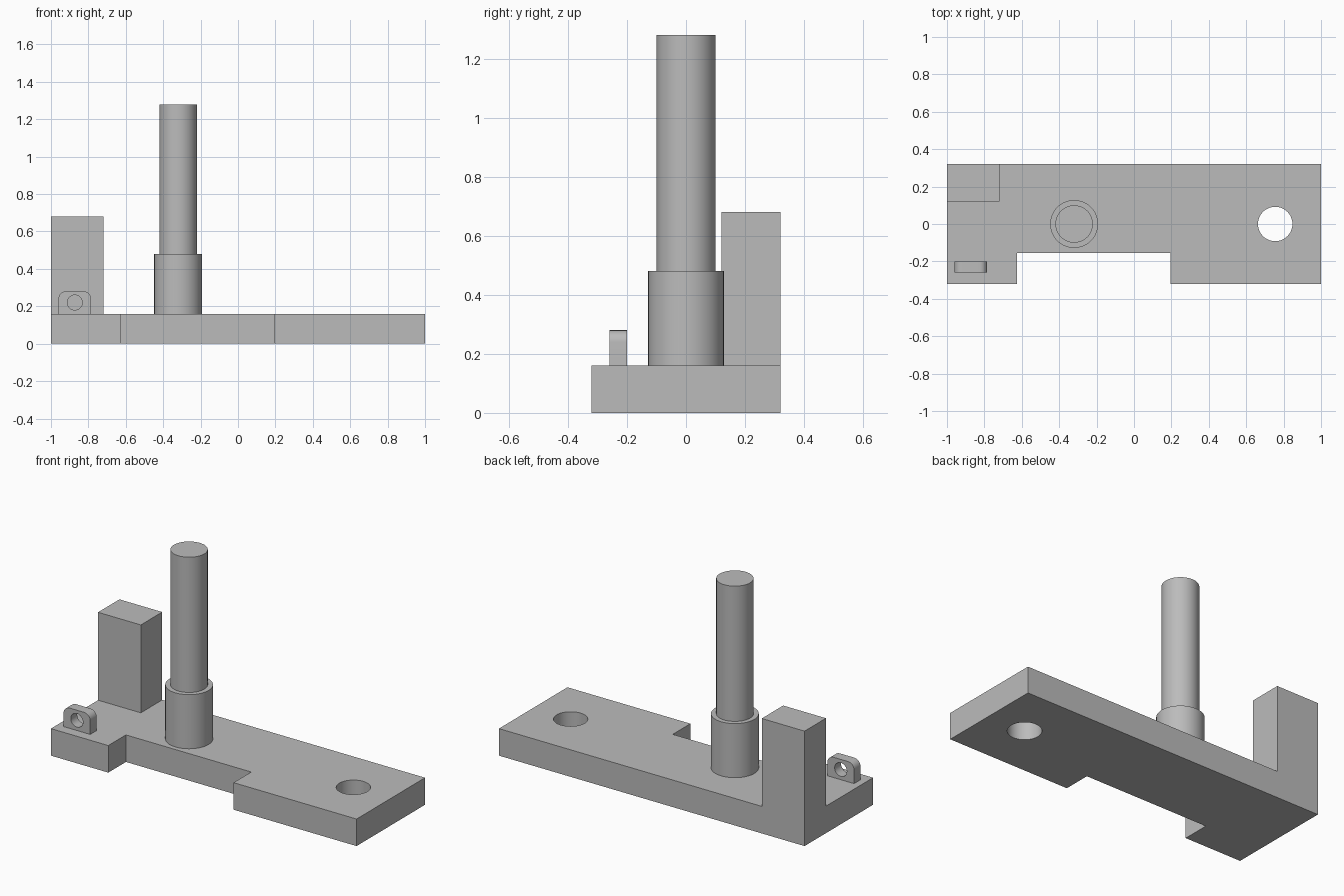
import bpy
import bmesh
from math import cos, sin, pi, radians
from mathutils import Matrix, Vector

cube = bpy.data.objects.get("Cube")
if cube:
    bpy.data.objects.remove(cube, do_unlink=True)

# One plain grey for everything
grey = bpy.data.materials.new("plain grey")
grey.use_nodes = True
colour = (0.5, 0.5, 0.5, 1)
grey.diffuse_color = colour
grey.node_tree.nodes["Principled BSDF"].inputs["Base Color"].default_value = colour

BASE_TOP = 0.16
PIN_X = -0.32
UPRIGHT = Matrix.Rotation(pi / 2, 4, "X")  # turns an xy outline into xz


def add_object(name, bm):
    bmesh.ops.recalc_face_normals(bm, faces=bm.faces)
    mesh = bpy.data.meshes.new(name)
    bm.to_mesh(mesh)
    bm.free()
    mesh.materials.append(grey)
    obj = bpy.data.objects.new(name, mesh)
    bpy.context.collection.objects.link(obj)
    return obj


def select_only(obj):
    bpy.ops.object.select_all(action="DESELECT")
    obj.select_set(True)
    bpy.context.view_layer.objects.active = obj


def smooth(obj):
    select_only(obj)
    bpy.ops.object.shade_smooth_by_angle(angle=radians(30))


def prism(name, outline, start, end, turn=Matrix()):
    """Extrude a 2D outline from start to end, then turn it."""
    bm = bmesh.new()
    face = bm.faces.new([bm.verts.new((x, y, start)) for x, y in outline])
    grown = bmesh.ops.extrude_face_region(bm, geom=[face])["geom"]
    verts = [g for g in grown if isinstance(g, bmesh.types.BMVert)]
    bmesh.ops.translate(bm, verts=verts, vec=Vector((0, 0, end - start)))
    bm.transform(turn)
    return add_object(name, bm)


def arc(x, y, radius, start, end, steps):
    angles = [start + (end - start) * i / steps for i in range(steps + 1)]
    return [(x + radius * cos(a), y + radius * sin(a)) for a in angles]


def circle(x, y, radius, steps=64):
    return arc(x, y, radius, 0, 2 * pi, steps)[:-1]


def drill(obj, cutter):
    """Cut a hole and discard the cutter."""
    cutter.hide_render = True
    cut = obj.modifiers.new("hole", "BOOLEAN")
    cut.operation = "DIFFERENCE"
    cut.solver = "EXACT"
    cut.object = cutter
    select_only(obj)
    bpy.ops.object.modifier_apply(modifier=cut.name)
    bpy.data.objects.remove(cutter, do_unlink=True)
    smooth(obj)


# Notched base plate with a through hole
base = prism("base_plate", [
    (-1, -0.32), (-0.625, -0.32), (-0.625, -0.155), (0.195, -0.155),
    (0.195, -0.32), (1, -0.32), (1, 0.32), (-1, 0.32)], 0, BASE_TOP)
drill(base, prism("plate_cutter", circle(0.755, 0, 0.092), -0.1, 0.3))

# Square post on the back corner
prism("corner_post", [(-1, 0.12), (-0.72, 0.12), (-0.72, 0.32), (-1, 0.32)],
      BASE_TOP, 0.68)

# Stepped round pin
smooth(prism("pin_collar", circle(PIN_X, 0, 0.128), BASE_TOP, 0.48))
smooth(prism("pin_shaft", circle(PIN_X, 0, 0.1), 0.48, 1.28))

# Small upright lug with rounded top corners and an eye
left, right, top, r = -0.96, -0.785, 0.28, 0.04
outline = [(left, BASE_TOP), (right, BASE_TOP)]
outline += arc(right - r, top - r, r, 0, pi / 2, 8)
outline += arc(left + r, top - r, r, pi / 2, pi, 8)
lug = prism("lug", outline, 0.2, 0.26, UPRIGHT)
drill(lug, prism("lug_cutter", circle((left + right) / 2, 0.22, 0.04, 32),
                 0.1, 0.36, UPRIGHT))
